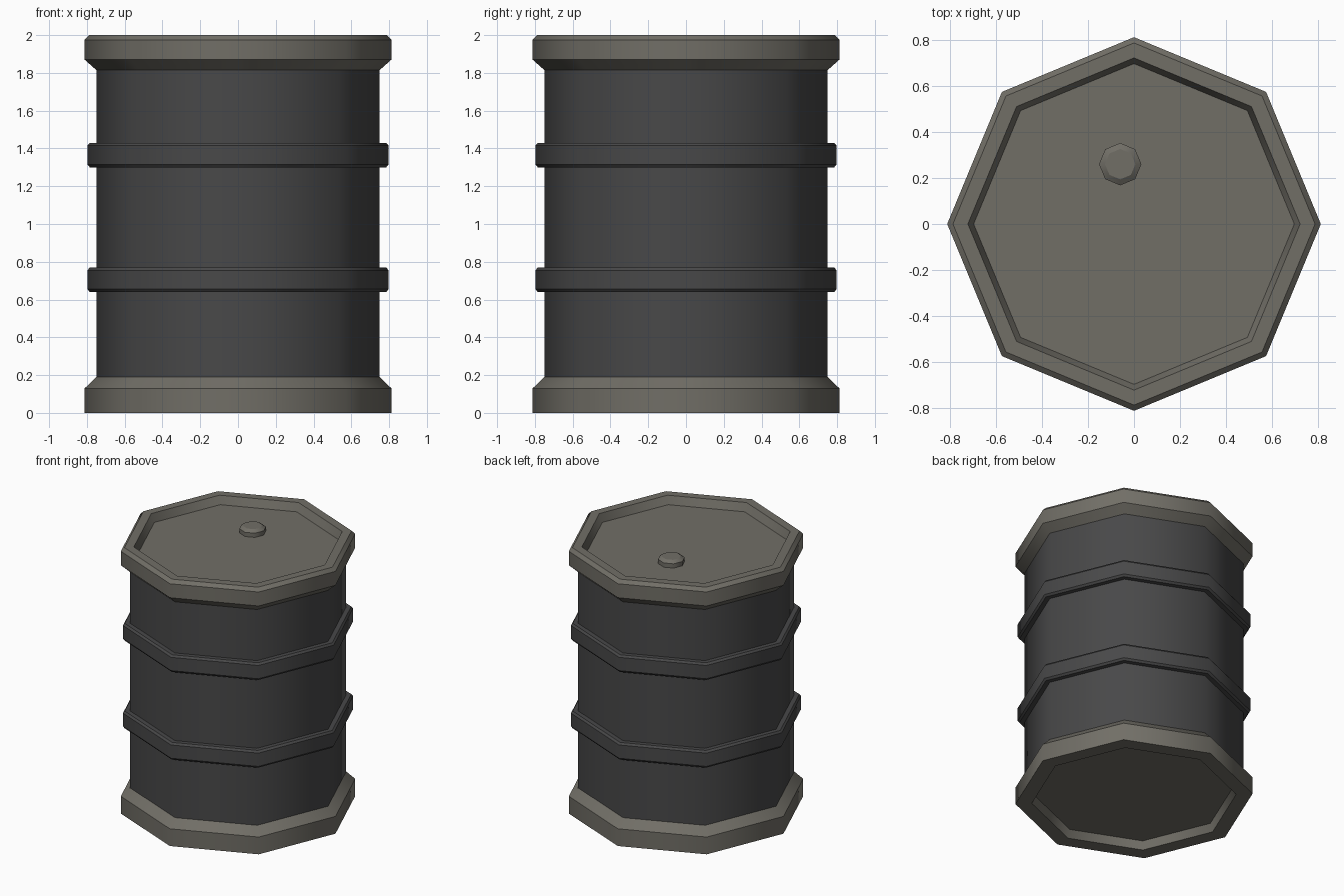
import bpy, bmesh, math

if "Cube" in bpy.data.objects:
    bpy.data.objects.remove(bpy.data.objects["Cube"])

SIDES = 8


def material(name, rgb):
    m = bpy.data.materials.new(name)
    m.diffuse_color = (*rgb, 1)
    m.use_nodes = True
    m.node_tree.nodes["Principled BSDF"].inputs["Base Color"].default_value = m.diffuse_color
    return m


dark_metal = material("dark grey metal", (0.065, 0.065, 0.066))
rim_metal = material("warm grey metal", (0.165, 0.157, 0.134))


def lathe(name, profile, mat, centre=(0, 0), cap_start=False, cap_end=False, closed=False, turn=0.0):
    """Spin an (r, z) profile into an eight-sided part, soft around, crisp along the profile."""
    bm = bmesh.new()
    rings = []
    for r, z in profile:
        rings.append([bm.verts.new((centre[0] + r * math.cos(turn + i * math.tau / SIDES),
                                    centre[1] + r * math.sin(turn + i * math.tau / SIDES), z))
                      for i in range(SIDES)])
    pairs = list(zip(rings, rings[1:]))
    if closed:
        pairs.append((rings[-1], rings[0]))
    for a, b in pairs:
        for i in range(SIDES):
            j = (i + 1) % SIDES
            bm.faces.new((a[i], a[j], b[j], b[i])).smooth = True
    if cap_start:
        bm.faces.new(rings[0][::-1])
    if cap_end:
        bm.faces.new(rings[-1])
    for ring in rings:
        for i in range(SIDES):
            e = bm.edges.get((ring[i], ring[(i + 1) % SIDES]))
            if e:
                e.smooth = False
    bmesh.ops.recalc_face_normals(bm, faces=bm.faces[:])
    me = bpy.data.meshes.new(name)
    bm.to_mesh(me)
    bm.free()
    me.materials.append(mat)
    ob = bpy.data.objects.new(name, me)
    bpy.context.collection.objects.link(ob)
    return ob


# barrel wall
lathe("barrel_wall", [(0.75, 0.16), (0.75, 1.84)], dark_metal)

# raised bands
for label, z in (("lower", 0.64), ("upper", 1.30)):
    lathe(label + "_band", [(0.745, z), (0.785, z), (0.797, z + 0.015), (0.797, z + 0.115),
                            (0.785, z + 0.13), (0.745, z + 0.13)], dark_metal)

# bottom rim with recessed base plate
lathe("bottom_rim", [(0.68, 0.06), (0.70, 0.0), (0.812, 0.0), (0.812, 0.13), (0.75, 0.19)],
      rim_metal, cap_start=True)

# top rim with recessed lid
lathe("top_rim", [(0.75, 1.815), (0.812, 1.87), (0.812, 1.975), (0.787, 2.0),
                  (0.722, 2.0), (0.697, 1.94)], rim_metal, cap_end=True)

# filler cap on the lid
lathe("filler_cap", [(0.092, 1.935), (0.092, 1.972), (0.066, 1.99)], rim_metal,
      centre=(-0.06, 0.26), cap_end=True)
